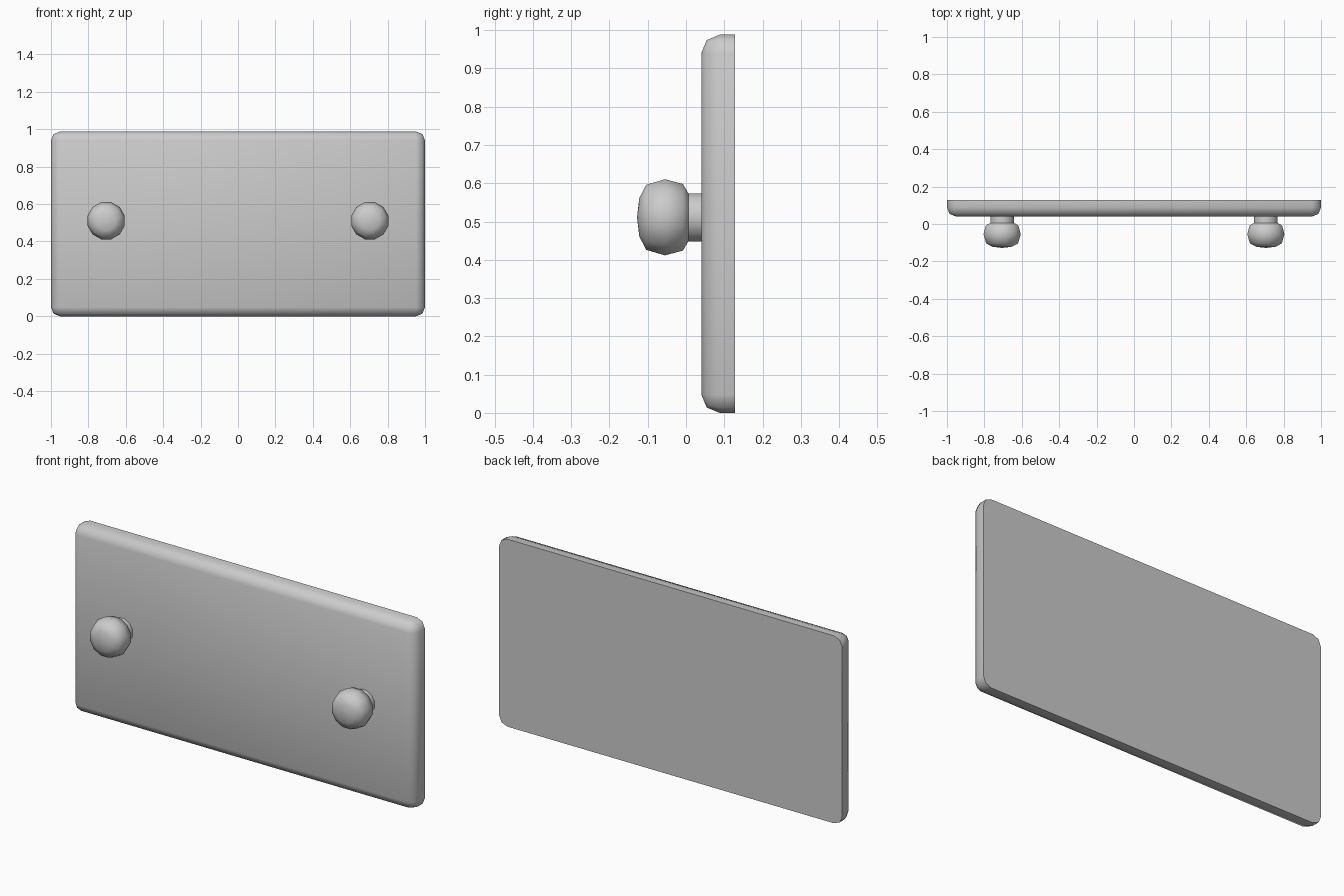
import bpy, bmesh, math
from mathutils import Matrix, Vector

cube = bpy.data.objects.get("Cube")
if cube:
    bpy.data.objects.remove(cube, do_unlink=True)

# Single painted finish
finish = bpy.data.materials.new("light_grey")
finish.use_nodes = True
grey = (0.6, 0.6, 0.6, 1)
finish.diffuse_color = grey
finish.node_tree.nodes["Principled BSDF"].inputs["Base Color"].default_value = grey


def add_object(name, bm, angle):
    bmesh.ops.recalc_face_normals(bm, faces=bm.faces[:])
    mesh = bpy.data.meshes.new(name)
    bm.to_mesh(mesh)
    bm.free()
    mesh.materials.append(finish)
    obj = bpy.data.objects.new(name, mesh)
    bpy.context.collection.objects.link(obj)
    bpy.ops.object.select_all(action="DESELECT")
    obj.select_set(True)
    bpy.context.view_layer.objects.active = obj
    bpy.ops.object.shade_smooth_by_angle(angle=math.radians(angle))
    return obj


# Drawer panel: rounded everywhere except around its flat back
FRONT, BACK, HEIGHT = 0.04, 0.128, 0.988
bm = bmesh.new()
bmesh.ops.create_cube(bm, size=1)
for v in bm.verts:
    v.co = Vector((v.co.x * 2,
                   (FRONT + BACK) / 2 + v.co.y * (BACK - FRONT),
                   (v.co.z + 0.5) * HEIGHT))
rounded = [e for e in bm.edges if min(v.co.y for v in e.verts) < BACK - 0.01]
bmesh.ops.bevel(bm, geom=rounded, offset=0.048, offset_type="OFFSET",
                segments=2, profile=0.5, affect="EDGES")
add_object("drawer_panel", bm, 50)

# Knobs: (radius, y) profile turned about the y axis
PROFILE = [(0, -0.128), (0.052, -0.122), (0.088, -0.104), (0.103, -0.055),
           (0.09, -0.008), (0.065, 0.006), (0.065, 0.05)]
for side, x in (("right", -0.705), ("left", 0.705)):
    bm = bmesh.new()
    verts = [bm.verts.new((r, y, 0)) for r, y in PROFILE]
    edges = [bm.edges.new(pair) for pair in zip(verts, verts[1:])]
    bmesh.ops.spin(bm, geom=verts + edges, cent=(0, 0, 0), axis=(0, 1, 0),
                   angle=math.tau, steps=12, use_merge=True)
    bmesh.ops.remove_doubles(bm, verts=bm.verts[:], dist=0.0005)
    turn = Matrix.Rotation(math.radians(15), 4, "Y")
    bm.transform(Matrix.Translation((x, 0, 0.511)) @ turn)
    add_object(side + "_knob", bm, 50)
